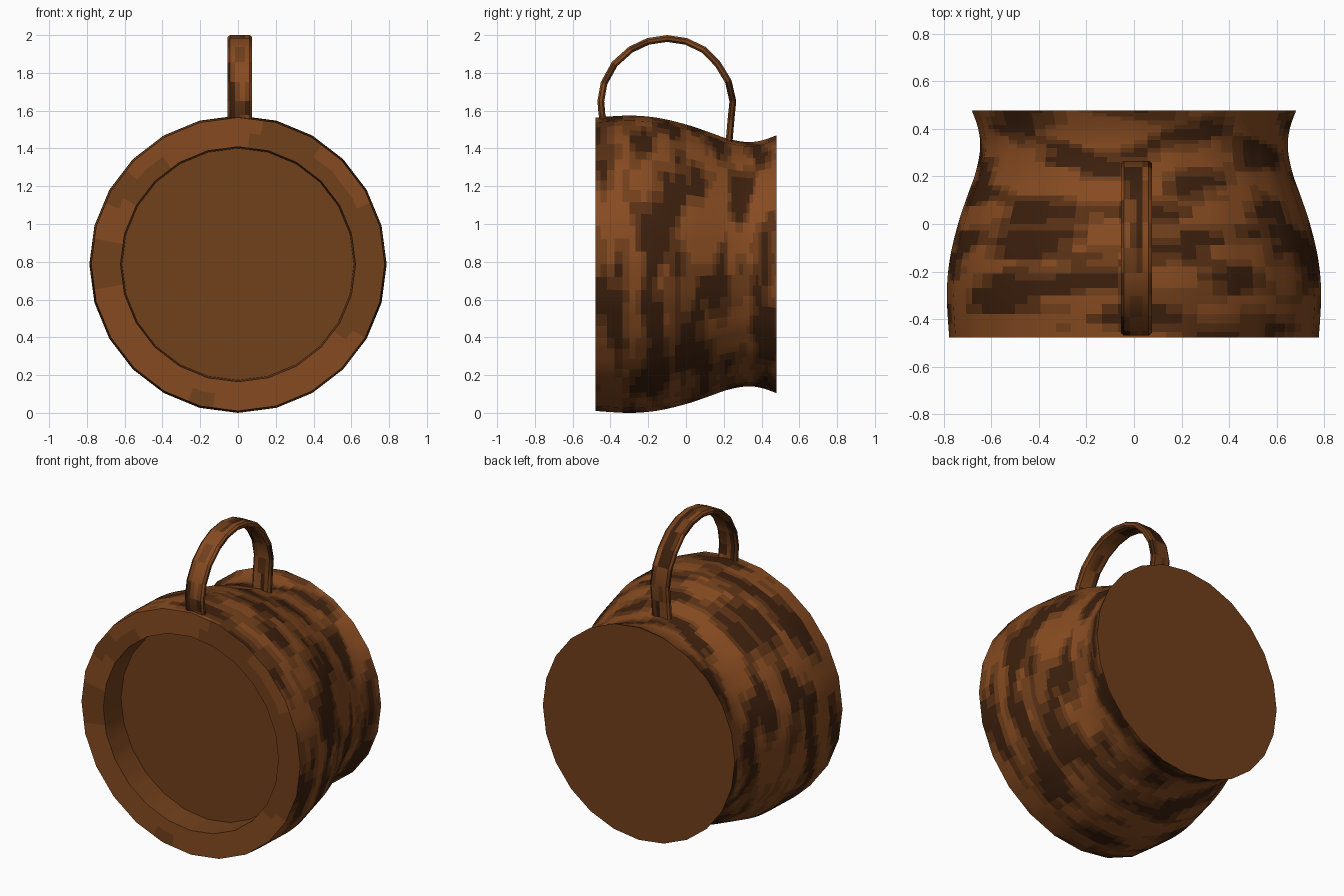
import bpy, bmesh, math
from mathutils import Vector, noise

if "Cube" in bpy.data.objects:
    bpy.data.objects.remove(bpy.data.objects["Cube"])

CZ = 0.787      # height of the barrel axis
SIDES = 24
SUB = 3         # colour strips per flat side

shades = [(0.045, 0.014, 0.004), (0.10, 0.03, 0.007), (0.165, 0.05, 0.011), (0.24, 0.07, 0.015)]
mats = []
for i, c in enumerate(shades):
    m = bpy.data.materials.new("brown_%d" % i)
    m.diffuse_color = (*c, 1)
    m.use_nodes = True
    m.node_tree.nodes["Principled BSDF"].inputs["Base Color"].default_value = m.diffuse_color
    mats.append(m)


def finish(name, bm, shade, angle=30):
    """Make the object and pick a brown for every face."""
    bmesh.ops.recalc_face_normals(bm, faces=bm.faces)
    for f in bm.faces:
        f.material_index = shade(f.calc_center_median())
    me = bpy.data.meshes.new(name)
    bm.to_mesh(me)
    bm.free()
    for m in mats:
        me.materials.append(m)
    ob = bpy.data.objects.new(name, me)
    bpy.context.collection.objects.link(ob)
    bpy.ops.object.select_all(action='DESELECT')
    ob.select_set(True)
    bpy.context.view_layer.objects.active = ob
    bpy.ops.object.shade_smooth_by_angle(angle=math.radians(angle))
    return ob


def level(n):
    return 0 if n < -0.22 else 1 if n < -0.03 else 2 if n < 0.15 else 3


def ring_points(r, y):
    """24-sided ring around the y axis, each side split into flat strips."""
    c = [Vector((r * math.cos(math.tau * i / SIDES), y, CZ + r * math.sin(math.tau * i / SIDES)))
         for i in range(SIDES)]
    return [c[i].lerp(c[(i + 1) % SIDES], k / SUB) for i in range(SIDES) for k in range(SUB)]


def bark(p):
    a = math.atan2(p.z - CZ, p.x)
    q = Vector((math.cos(a) * 2.0, p.y * 9, math.sin(a) * 2.0))
    return level(noise.noise(q) + 0.4 * noise.noise(q * 2.3))


def smooth_profile(pts, steps):
    """Catmull-Rom curve through a few profile points."""
    p = [pts[0]] + pts + [pts[-1]]
    out = []
    for i in range(1, len(p) - 2):
        for s in range(steps):
            t = s / steps
            out.append(tuple(0.5 * (2 * b + (c - a) * t + (2 * a - 5 * b + 4 * c - d) * t * t
                                    + (3 * b - a - 3 * c + d) * t ** 3)
                             for a, b, c, d in zip(p[i - 1], p[i], p[i + 1], p[i + 2])))
    return out + [pts[-1]]


def lathe(name, profile, shade, cap_end=False):
    bm = bmesh.new()
    rings = [[bm.verts.new(v) for v in ring_points(r, y)] for y, r in profile]
    n = SIDES * SUB
    for a, b in zip(rings, rings[1:]):
        for i in range(n):
            bm.faces.new((a[i], a[(i + 1) % n], b[(i + 1) % n], b[i]))
    if cap_end:
        bm.faces.new(rings[-1])
    return finish(name, bm, shade)


# Barrel wall with flared back and closed back end
outline = [(-0.478, 0.777), (-0.3, 0.787), (-0.15, 0.775), (0.0, 0.74), (0.12, 0.70),
           (0.22, 0.665), (0.32, 0.647), (0.4, 0.655), (0.478, 0.682)]
lathe("barrel", smooth_profile(outline, 5), lambda p: 2 if p.y > 0.477 else bark(p), True)

# Flat front lip, short inner wall and recessed front panel
def lip_shade(p):
    if p.y > -0.31:
        return 1
    if p.y > -0.47:
        return 2
    return 3 if noise.noise(Vector((p.x * 2.2, 3, p.z * 2.2))) > -0.12 else 2

lathe("front_lip", [(-0.478, 0.777), (-0.478, 0.70), (-0.478, 0.622), (-0.31, 0.614)], lip_shade, True)

# Carrying strap: chamfered flat band swept along an arch
path = [(-0.425, 1.50), (-0.445, 1.58), (-0.451, 1.65), (-0.434, 1.745), (-0.378, 1.847),
        (-0.293, 1.923), (-0.2, 1.967), (-0.1, 1.982), (0.0, 1.967), (0.093, 1.923),
        (0.168, 1.847), (0.224, 1.755), (0.248, 1.65), (0.238, 1.55), (0.225, 1.40)]
section = [(-0.065, -0.008), (-0.052, -0.018), (0.052, -0.018), (0.065, -0.008),
           (0.065, 0.008), (0.052, 0.018), (-0.052, 0.018), (-0.065, 0.008)]
bm = bmesh.new()
rings = []
for i, p in enumerate(path):
    a, b = path[max(i - 1, 0)], path[min(i + 1, len(path) - 1)]
    t = Vector((b[0] - a[0], b[1] - a[1])).normalized()
    rings.append([bm.verts.new((0.01 + u, p[0] - t.y * v, p[1] + t.x * v)) for u, v in section])
for a, b in zip(rings, rings[1:]):
    for i in range(8):
        bm.faces.new((a[i], a[(i + 1) % 8], b[(i + 1) % 8], b[i]))
bm.faces.new(rings[0])
bm.faces.new(rings[-1])
# cut the band into strips so the grain can run along it
wide = [e for e in bm.edges if abs(e.verts[0].co.x - e.verts[1].co.x) > 0.09]
bmesh.ops.subdivide_edges(bm, edges=wide, cuts=3, use_grid_fill=True)
finish("strap", bm, lambda p: level(noise.noise(Vector((p.x * 25, p.y * 6, p.z * 6)))), 35)
